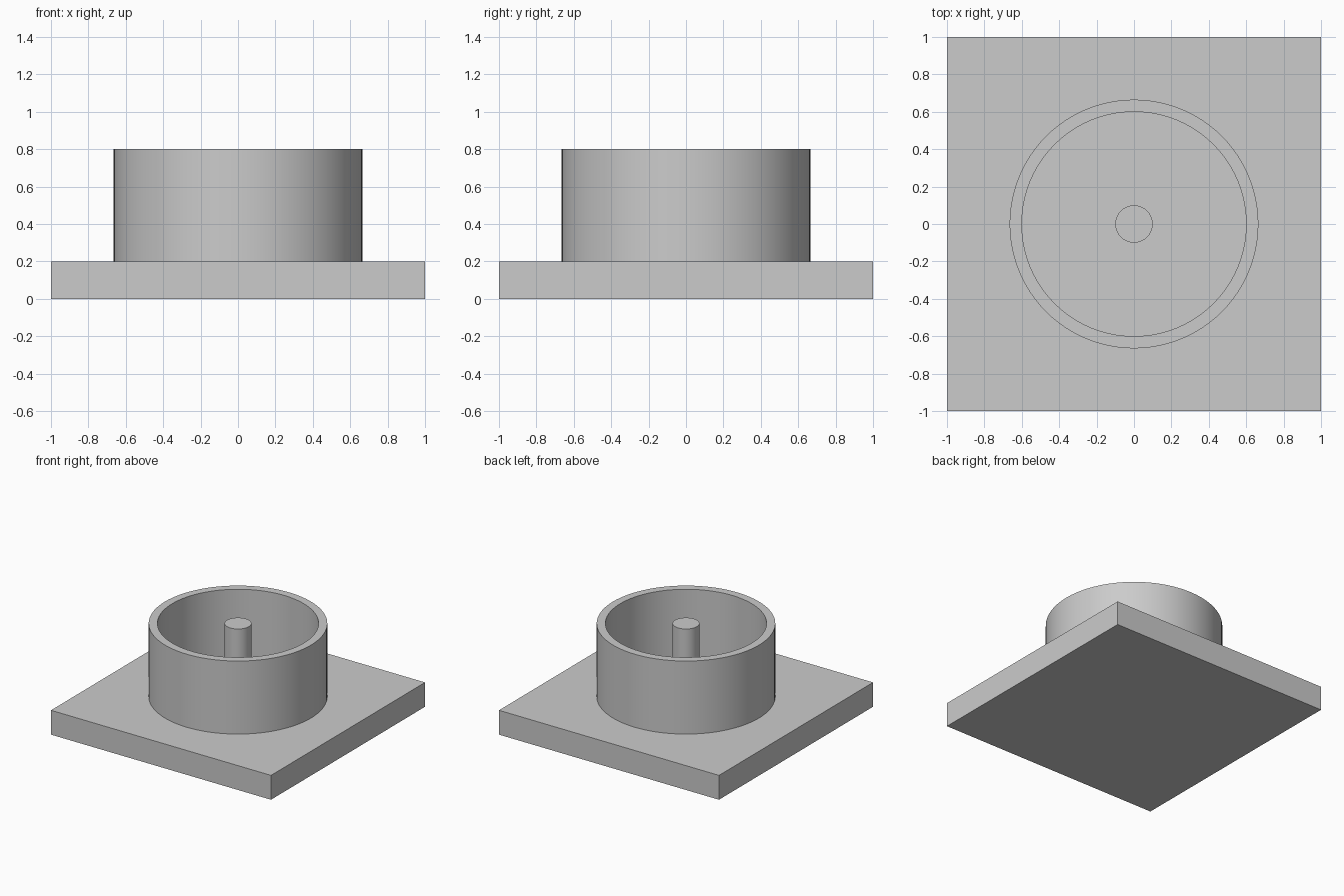
import bpy
import bmesh
import math

cube = bpy.data.objects.get("Cube")
if cube:
    bpy.data.objects.remove(cube, do_unlink=True)

GREY = (0.6, 0.6, 0.6, 1)
grey = bpy.data.materials.new("plain_grey")
grey.use_nodes = True
grey.diffuse_color = GREY
grey.node_tree.nodes["Principled BSDF"].inputs["Base Color"].default_value = GREY

BASE_TOP, TOP = 0.2, 0.8
OUTER, INNER, PIN = 0.665, 0.6, 0.1


def finish(obj, name, smooth=True):
    obj.name = obj.data.name = name
    obj.data.materials.append(grey)
    if smooth:
        bpy.ops.object.select_all(action="DESELECT")
        obj.select_set(True)
        bpy.context.view_layer.objects.active = obj
        bpy.ops.object.shade_smooth_by_angle(angle=math.radians(30))


def lathe(name, profile, steps=96):
    """Spin a closed (radius, height) profile around z."""
    bm = bmesh.new()
    verts = [bm.verts.new((r, 0, z)) for r, z in profile]
    edges = [bm.edges.new((v, verts[i - 1])) for i, v in enumerate(verts)]
    bmesh.ops.spin(bm, geom=verts + edges, cent=(0, 0, 0), axis=(0, 0, 1),
                   angle=math.tau, steps=steps, use_merge=True)
    bmesh.ops.remove_doubles(bm, verts=bm.verts, dist=1e-5)
    bmesh.ops.recalc_face_normals(bm, faces=bm.faces)
    mesh = bpy.data.meshes.new(name)
    bm.to_mesh(mesh)
    bm.free()
    obj = bpy.data.objects.new(name, mesh)
    bpy.context.collection.objects.link(obj)
    finish(obj, name)


# Square base plate
bpy.ops.mesh.primitive_cube_add(size=2, location=(0, 0, BASE_TOP / 2))
plate = bpy.context.object
plate.scale.z = BASE_TOP / 2
bpy.ops.object.transform_apply(location=False, rotation=False, scale=True)
finish(plate, "base_plate", smooth=False)

# Open ring wall standing on the plate
lathe("ring_wall", [(INNER, BASE_TOP), (OUTER, BASE_TOP), (OUTER, TOP), (INNER, TOP)])

# Centre pin, level with the rim
bpy.ops.mesh.primitive_cylinder_add(vertices=64, radius=PIN, depth=TOP - BASE_TOP,
                                    location=(0, 0, (TOP + BASE_TOP) / 2))
finish(bpy.context.object, "centre_pin")
